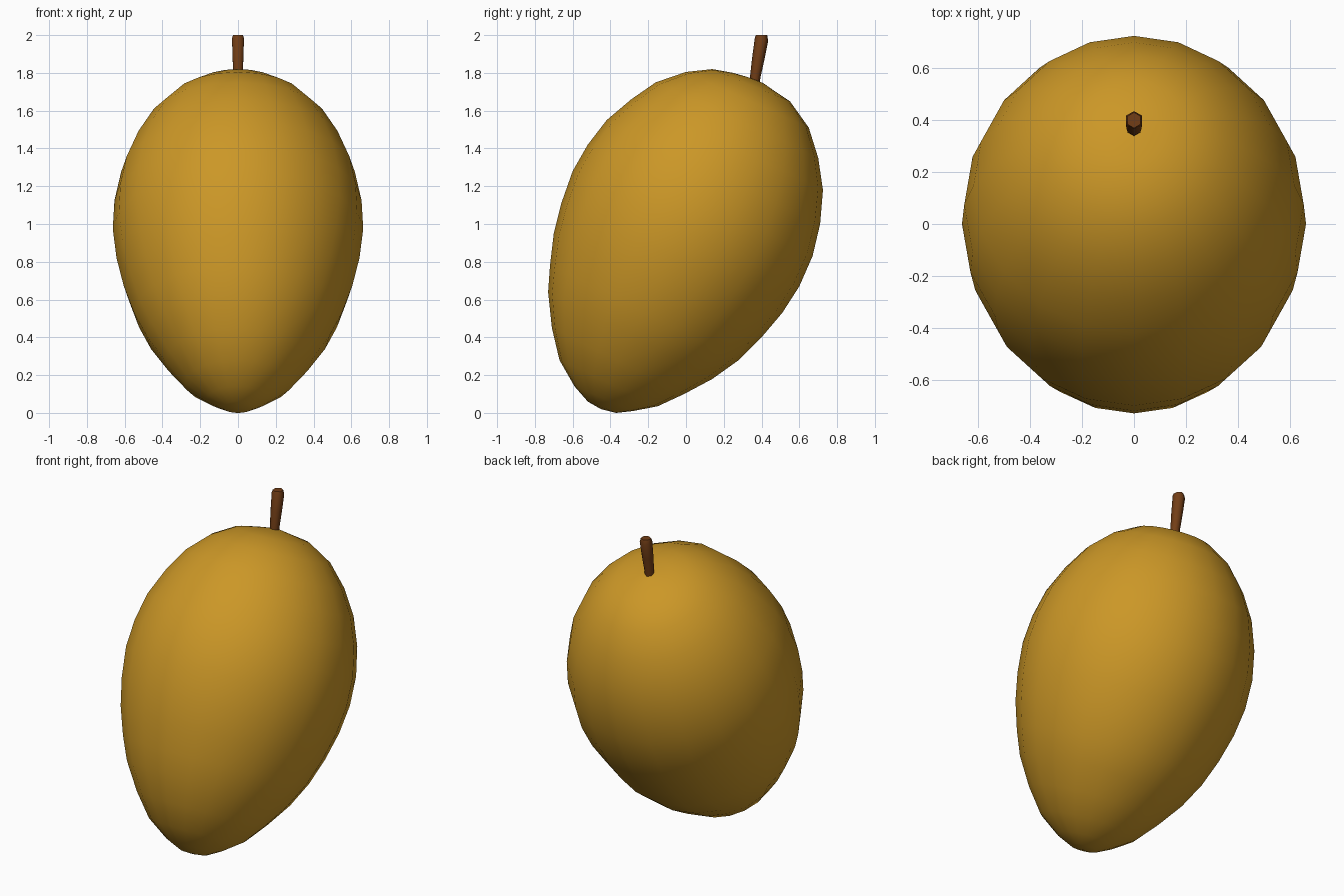
import bpy
import bmesh
import math
from mathutils import Vector

cube = bpy.data.objects.get("Cube")
if cube:
    bpy.data.objects.remove(cube)


def make_material(name, color):
    mat = bpy.data.materials.new(name)
    mat.use_nodes = True
    mat.diffuse_color = (*color, 1)
    mat.node_tree.nodes["Principled BSDF"].inputs["Base Color"].default_value = (*color, 1)
    return mat


def loft(name, rows, sides, mat, width=1.0, poles=None, sharp_angle=60):
    """Skin rings given by their front and back points (y, z) on the centre plane."""
    bm = bmesh.new()
    rings = []
    for front_y, front_z, back_y, back_z in rows:
        front = Vector((0, front_y, front_z))
        back = Vector((0, back_y, back_z))
        centre, half = (front + back) / 2, (front - back) / 2
        side = Vector((half.length * width, 0, 0))
        angles = [math.tau * i / sides for i in range(sides)]
        rings.append([bm.verts.new(centre + half * math.cos(a) + side * math.sin(a))
                      for a in angles])
    for low, high in zip(rings, rings[1:]):
        for i in range(sides):
            j = (i + 1) % sides
            bm.faces.new((low[i], low[j], high[j], high[i]))
    # Close each end with a fan to a pole, or with a flat cap
    for k, ring in enumerate((rings[0], rings[-1])):
        if poles:
            tip = bm.verts.new((0, *poles[k]))
            for i in range(sides):
                bm.faces.new((ring[i], ring[(i + 1) % sides], tip))
        else:
            bm.faces.new(ring)
    bmesh.ops.recalc_face_normals(bm, faces=bm.faces)
    mesh = bpy.data.meshes.new(name)
    bm.to_mesh(mesh)
    bm.free()
    mesh.materials.append(mat)
    obj = bpy.data.objects.new(name, mesh)
    bpy.context.collection.objects.link(obj)
    bpy.ops.object.select_all(action='DESELECT')
    obj.select_set(True)
    bpy.context.view_layer.objects.active = obj
    bpy.ops.object.shade_smooth_by_angle(angle=math.radians(sharp_angle))
    return obj


skin = make_material("golden yellow skin", (0.60, 0.31, 0.02))
bark = make_material("brown stem", (0.17, 0.048, 0.008))

# Leaning fruit body, from the lower tip up to the collar at the stem
body_rows = [
    (-0.52, 0.06, -0.37, 0.00),
    (-0.59, 0.14, -0.28, 0.01),
    (-0.67, 0.28, -0.15, 0.035),
    (-0.71, 0.45, -0.01, 0.10),
    (-0.73, 0.64, 0.14, 0.18),
    (-0.72, 0.78, 0.28, 0.28),
    (-0.70, 0.95, 0.40, 0.40),
    (-0.66, 1.11, 0.51, 0.53),
    (-0.60, 1.28, 0.60, 0.67),
    (-0.52, 1.42, 0.67, 0.83),
    (-0.42, 1.55, 0.71, 1.00),
    (-0.29, 1.66, 0.725, 1.18),
    (-0.16, 1.75, 0.70, 1.35),
    (0.00, 1.805, 0.65, 1.51),
    (0.14, 1.82, 0.55, 1.65),
    (0.25, 1.80, 0.46, 1.71),
    (0.32, 1.78, 0.41, 1.745),
]
loft("fruit_body", body_rows, 20, skin, width=0.985,
     poles=((-0.45, 0.02), (0.365, 1.765)))

# Short six-sided stem, slightly bent and wider at the top
stem_rows = [
    (0.338, 1.73, 0.388, 1.73),
    (0.340, 1.79, 0.395, 1.78),
    (0.350, 1.88, 0.415, 1.87),
    (0.365, 1.99, 0.435, 1.97),
    (0.370, 2.00, 0.430, 2.00),
]
loft("stem", stem_rows, 6, bark, sharp_angle=65)
